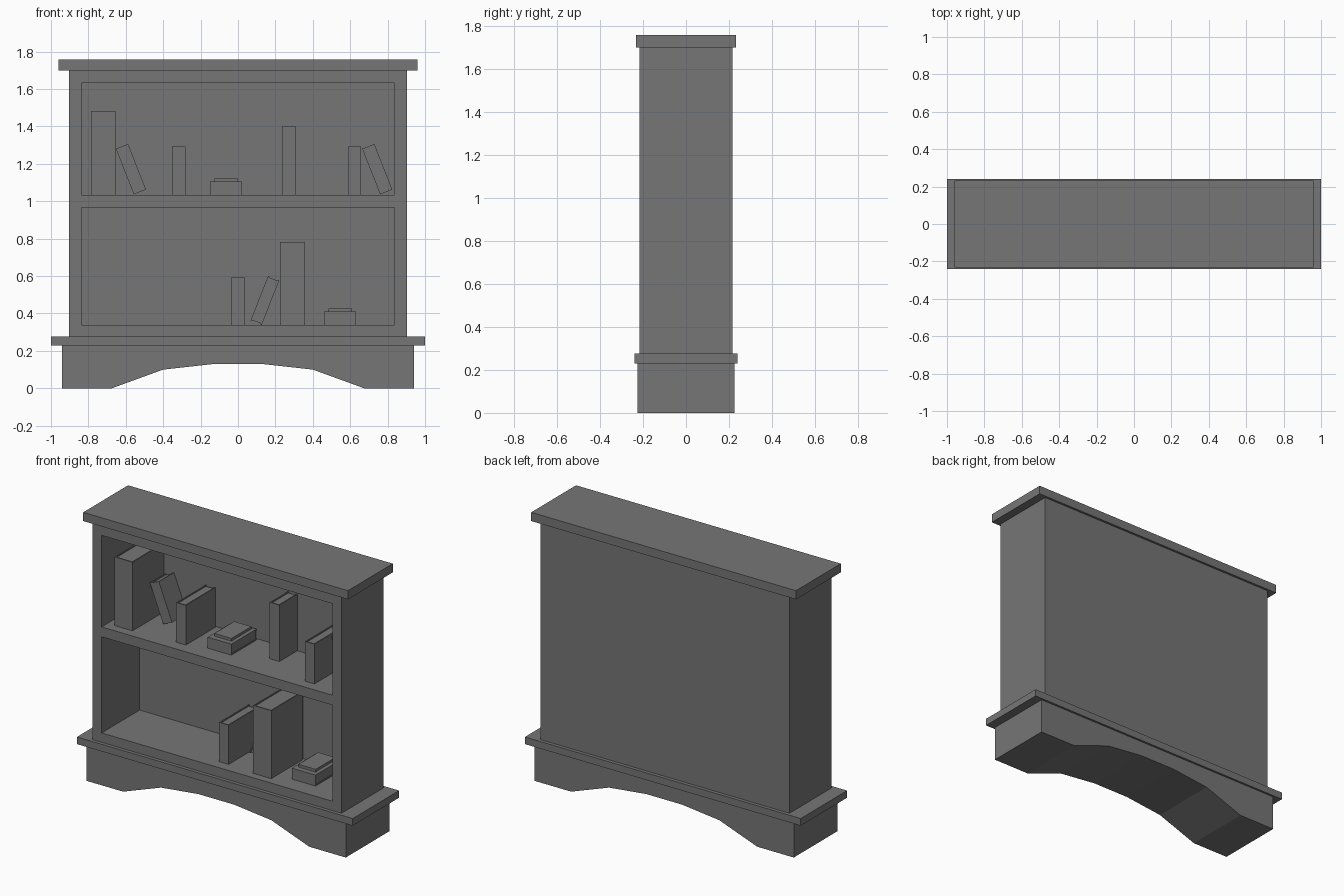
import bpy, bmesh
from math import radians
from mathutils import Matrix, Vector

if "Cube" in bpy.data.objects:
    bpy.data.objects.remove(bpy.data.objects["Cube"])

# Dark grey finish shared by every part
dark = bpy.data.materials.new("dark_grey")
dark.diffuse_color = (0.18, 0.18, 0.18, 1)
dark.use_nodes = True
dark.node_tree.nodes["Principled BSDF"].inputs["Base Color"].default_value = dark.diffuse_color


def add_object(name, bm):
    bmesh.ops.recalc_face_normals(bm, faces=bm.faces)
    mesh = bpy.data.meshes.new(name)
    bm.to_mesh(mesh)
    bm.free()
    mesh.materials.append(dark)
    obj = bpy.data.objects.new(name, mesh)
    bpy.context.collection.objects.link(obj)
    return obj


def add_box(bm, lo, hi):
    lo, hi = Vector(lo), Vector(hi)
    mat = Matrix.Translation((lo + hi) / 2) @ Matrix.Diagonal((hi - lo).to_4d())
    bmesh.ops.create_cube(bm, size=1, matrix=mat)


def box(name, lo, hi):
    bm = bmesh.new()
    add_box(bm, lo, hi)
    return add_object(name, bm)


def prism(name, profile, y0, y1):
    """Extrude an (x, z) outline from y0 to y1."""
    bm = bmesh.new()
    face = bm.faces.new([bm.verts.new((x, y0, z)) for x, z in profile])
    ext = bmesh.ops.extrude_face_region(bm, geom=[face])
    verts = [v for v in ext["geom"] if isinstance(v, bmesh.types.BMVert)]
    bmesh.ops.translate(bm, verts=verts, vec=(0, y1 - y0, 0))
    return add_object(name, bm)


def book(name, w, d, h, loc, tilt=0, pages_front=False, t=0.008, gap=0.006):
    """Two covers, a spine and recessed pages; loc is the lower front left corner."""
    bm = bmesh.new()
    add_box(bm, (0, 0, 0), (t, d, h))
    add_box(bm, (w - t, 0, 0), (w, d, h))
    add_box(bm, (t, 0, 0), (w - t, t, h))
    add_box(bm, (t, t, gap), (w - t, d - gap, h - gap))
    if pages_front:
        bmesh.ops.transform(bm, verts=bm.verts, matrix=Matrix.Translation((w, d, 0))
                            @ Matrix.Rotation(radians(180), 4, 'Z'))
    obj = add_object(name, bm)
    obj.location = loc
    obj.rotation_euler = (0, radians(tilt), 0)
    return obj


# Plinth with an arched underside
half_arch = [(0.13, 0.13), (0.40, 0.10), (0.675, 0), (0.94, 0), (0.94, 0.23)]
prism("plinth", half_arch + [(-x, z) for x, z in reversed(half_arch)], -0.226, 0.226)

# Base moulding and top board
box("base_moulding", (-1, -0.24, 0.23), (1, 0.24, 0.277))
box("top_board", (-0.96, -0.232, 1.70), (0.96, 0.232, 1.757))

# Case with two open compartments
case = box("case", (-0.903, -0.217, 0.277), (0.903, 0.217, 1.70))
for name, z0, z1 in (("lower_cutter", 0.338, 0.968), ("upper_cutter", 1.033, 1.633)):
    cutter = box(name, (-0.837, -0.3, z0), (0.837, 0.176, z1))
    cutter.hide_render = True
    cutter.hide_viewport = True
    cutter.display_type = 'WIRE'
    mod = case.modifiers.new(name, 'BOOLEAN')
    mod.operation = 'DIFFERENCE'
    mod.solver = 'EXACT'
    mod.object = cutter

UP, LOW = 1.033, 0.338

# Upright books: left x, shelf height, width, height, front y, depth
for i, (x, z, w, h, y, d) in enumerate((
        (-0.787, UP, 0.132, 0.45, -0.157, 0.325),
        (-0.352, UP, 0.071, 0.26, -0.139, 0.305),
        (0.237, UP, 0.070, 0.37, -0.01, 0.186),
        (0.588, UP, 0.070, 0.26, -0.148, 0.305),
        (-0.036, LOW, 0.071, 0.257, -0.146, 0.305),
        (0.225, LOW, 0.132, 0.445, -0.165, 0.33))):
    book(f"upright_book_{i + 1}", w, d, h, (x, y, z))

# Leaning books
book("leaning_book_1", 0.07, 0.156, 0.262, (-0.557, 0.02, 1.037), -21.5)
book("leaning_book_2", 0.07, 0.156, 0.262, (0.760, 0.02, 1.037), -21.5)
book("leaning_book_3", 0.064, 0.156, 0.257, (0.067, 0.02, 0.362), 21.5, True)

# Flat piles: thick book lying below a smaller one
for i, (x, z) in enumerate(((-0.150, UP), (0.46, LOW))):
    for part, size, off in (("lower", (0.072, 0.26, 0.172), (0, -0.1, 0.072)),
                            ("upper", (0.045, 0.205, 0.125), (0.024, -0.065, 0.09))):
        book(f"flat_book_{part}_{i + 1}", *size,
             (x + off[0], off[1], z + off[2]), 90, gap=0.003,
             t=0.008 if part == "lower" else 0.016)
